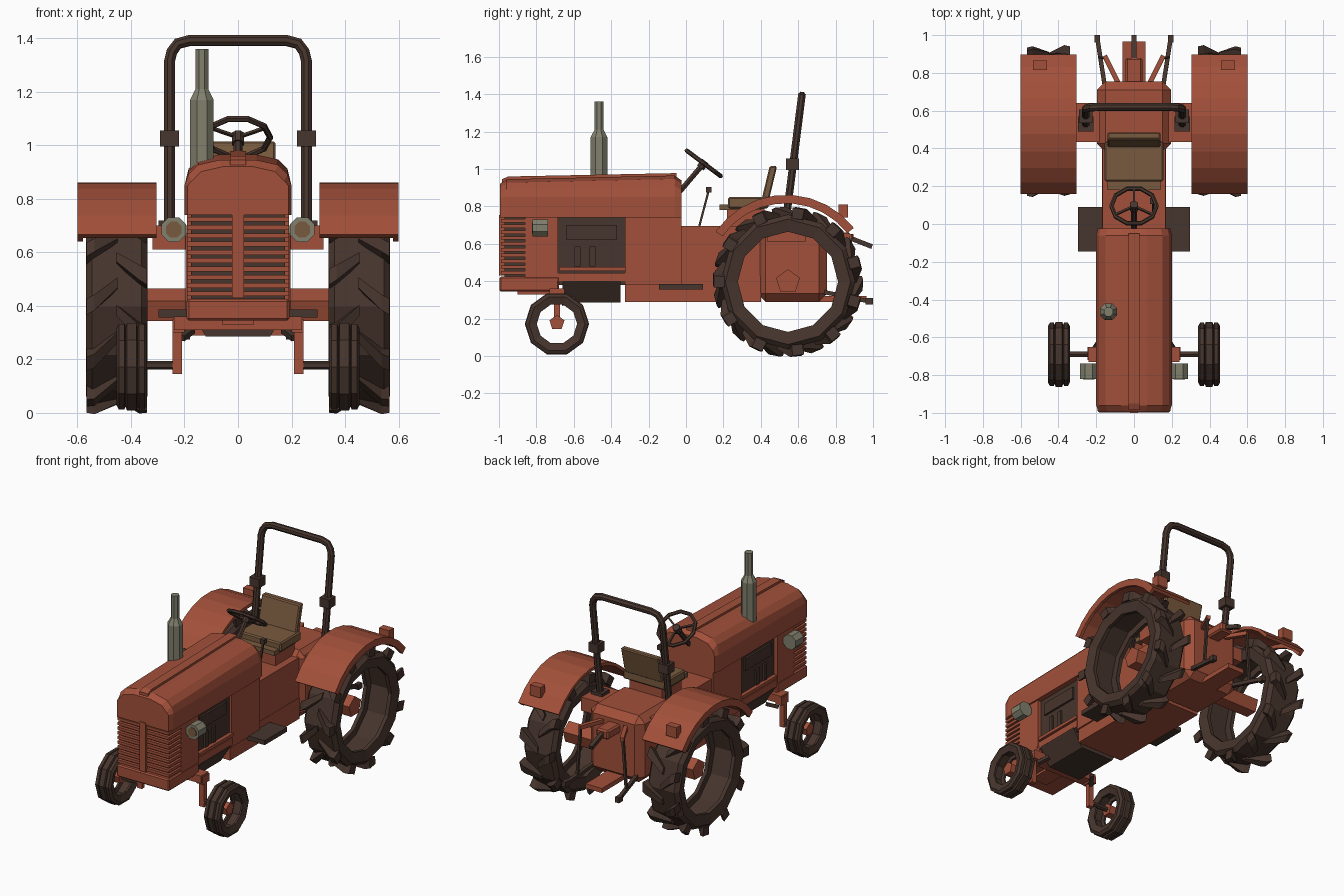
import bpy, bmesh
from math import sin, cos, pi, radians
from mathutils import Vector

cube = bpy.data.objects.get("Cube")
if cube:
    bpy.data.objects.remove(cube)


def material(name, rgb):
    m = bpy.data.materials.new(name)
    m.use_nodes = True
    m.diffuse_color = (*rgb, 1)
    m.node_tree.nodes["Principled BSDF"].inputs["Base Color"].default_value = (*rgb, 1)
    return m


RED = material("rust_red_paint", (0.36, 0.08, 0.042))
DARK = material("dark_brown_rubber", (0.062, 0.035, 0.026))
GREY = material("olive_grey_metal", (0.22, 0.215, 0.155))
TAN = material("tan_leather", (0.19, 0.102, 0.049))


def finish(name, bm, mat, bevel=0):
    if bevel:
        bmesh.ops.bevel(bm, geom=bm.edges[:], offset=bevel, segments=1, affect='EDGES')
    bmesh.ops.recalc_face_normals(bm, faces=bm.faces[:])
    me = bpy.data.meshes.new(name)
    bm.to_mesh(me)
    bm.free()
    me.materials.append(mat)
    ob = bpy.data.objects.new(name, me)
    bpy.context.scene.collection.objects.link(ob)
    return ob


def add_loft(bm, rings, closed=False):
    vs = [[bm.verts.new(p) for p in r] for r in rings]
    n = len(vs[0])
    for i in range(len(vs) if closed else len(vs) - 1):
        a, b = vs[i], vs[(i + 1) % len(vs)]
        for j in range(n):
            bm.faces.new((a[j], a[(j + 1) % n], b[(j + 1) % n], b[j]))
    if not closed:
        bm.faces.new(vs[0])
        bm.faces.new(vs[-1])


def loft(name, rings, mat, closed=False, bevel=0):
    bm = bmesh.new()
    add_loft(bm, rings, closed)
    return finish(name, bm, mat, bevel)


def box(name, x, y, z, mat, bevel=0):
    ring = lambda h: [(x[0], y[0], h), (x[1], y[0], h), (x[1], y[1], h), (x[0], y[1], h)]
    return loft(name, [ring(z[0]), ring(z[1])], mat, bevel=bevel)


def tube(name, path, r, mat, n=6, ref=None, closed=False):
    """Sweep an n-sided section along a path; r is one radius or one per point."""
    path = [Vector(p) for p in path]
    k = len(path)
    rs = r if isinstance(r, (list, tuple)) else [r] * k
    rings = []
    for i, p in enumerate(path):
        a = path[(i - 1) % k] if closed or i else p
        b = path[(i + 1) % k] if closed or i < k - 1 else p
        t = (b - a).normalized()
        up = Vector(ref) if ref else Vector((0, 0, 1) if abs(t.x) > 0.9 else (1, 0, 0))
        u = up.cross(t).normalized()
        v = t.cross(u)
        rings.append([p + rs[i] * (u * cos(q) + v * sin(q))
                      for q in (2 * pi * (j + 0.5) / n for j in range(n))])
    return loft(name, rings, mat, closed)


def spin(name, profile, cy, cz, a0, a1, n, mat, closed):
    """Turn an (x, radius) profile about a sideways axle."""
    steps = n if closed else n + 1
    rings = []
    for i in range(steps):
        a = a0 + (a1 - a0) * i / n
        rings.append([(x, cy + r * cos(a), cz + r * sin(a)) for x, r in profile])
    return loft(name, rings, mat, closed)


# Hood with rounded shoulders and a slightly tucked-in nose
def hood_ring(y, top, w):
    half = [(w, 0.74), (w, 0.85), (w - 0.015, top - 0.053), (w - 0.05, top - 0.018), (w - 0.13, top)]
    return [(x, y, z) for x, z in half] + [(-x, y, z) for x, z in half[::-1]]


loft("hood", [hood_ring(-0.995, 0.92, 0.188), hood_ring(-0.96, 0.945, 0.2),
              hood_ring(-0.06, 0.965, 0.2), hood_ring(-0.025, 0.94, 0.192)], RED)
loft("hood_ridge", [[(-0.03, y, z - 0.03), (0.03, y, z - 0.03), (0.03, y, z), (-0.03, y, z)]
                    for y, z in ((-0.985, 0.945), (-0.95, 0.96), (-0.05, 0.978))], RED)

# Grille: dark core, stacked slats and a centre bar
box("grille_core", (-0.175, 0.175), (-0.97, -0.8), (0.4, 0.75), DARK)
for i in range(10):
    z = 0.445 + i * 0.031
    box("grille_slat", (-0.19, 0.19), (-0.99, -0.86), (z - 0.009, z + 0.009), RED)
box("grille_bar", (-0.022, 0.022), (-1.0, -0.95), (0.43, 0.755), RED)
box("grille_frame", (-0.19, 0.19), (-0.86, -0.685), (0.4, 0.745), RED)
box("nose_base", (-0.192, 0.192), (-0.997, -0.68), (0.345, 0.425), RED, 0.008)
box("front_plate", (-0.06, 0.06), (-0.9, -0.5), (0.33, 0.36), RED)

# Engine bay
box("engine_block", (-0.165, 0.165), (-0.69, -0.31), (0.38, 0.75), DARK)
loft("oil_pan", [[(-0.12, y, 0.285), (0.12, y, 0.285), (0.19, y, 0.4), (-0.19, y, 0.4)]
                 for y in (-0.66, -0.35)], DARK)
for s in (-1, 1):
    sx = lambda a, b: sorted((s * a, s * b))
    box("engine_cover", sx(0.16, 0.178), (-0.64, -0.37), (0.62, 0.7), DARK)
    for y in (-0.58, -0.5):
        box("engine_pipe", sx(0.16, 0.178), (y - 0.015, y + 0.015), (0.48, 0.585), DARK)
    box("engine_rail", sx(0.16, 0.19), (-0.68, -0.32), (0.455, 0.475), RED)
    box("engine_sill", sx(0.16, 0.185), (-0.69, -0.32), (0.395, 0.445), RED)
box("firewall", (-0.18, 0.18), (-0.325, -0.025), (0.38, 0.75), RED)

# Chassis and gearbox
box("chassis", (-0.17, 0.17), (-0.325, 0.4), (0.29, 0.43), RED)
box("transmission", (-0.168, 0.168), (-0.03, 0.4), (0.4, 0.695), RED)
box("gearbox", (-0.197, 0.197), (0.38, 0.755), (0.29, 0.73), RED, 0.045)
box("fender_mount", (-0.32, 0.32), (0.435, 0.64), (0.61, 0.7), RED)
box("seat_pedestal", (-0.12, 0.12), (0.22, 0.42), (0.69, 0.79), RED)

# Seat
box("seat_pan", (-0.14, 0.14), (0.18, 0.4), (0.78, 0.81), TAN)
box("seat_cushion", (-0.155, 0.155), (0.225, 0.44), (0.79, 0.85), TAN, 0.008)
loft("seat_back", [[(x, 0.405, 0.84), (x, 0.445, 0.84), (x, 0.487, 1.015), (x, 0.447, 1.015)]
                   for x in (-0.14, 0.14)], TAN, bevel=0.007)

# Steering wheel and gear lever
hub = Vector((0, 0.095, 1.03))
axis = Vector((0, 0.6, 0.8))
side, along = Vector((1, 0, 0)), Vector((0, 0.8, -0.6))
rim = [hub + 0.12 * (side * cos(2 * pi * i / 10) + along * sin(2 * pi * i / 10)) for i in range(10)]
tube("steering_rim", rim, 0.012, DARK, 6, axis, True)
for a in (90, 210, 330):
    a = radians(a)
    tube("steering_spoke", [hub, hub + 0.115 * (side * cos(a) + along * sin(a))], 0.008, DARK, 4)
tube("steering_hub", [hub - axis * 0.03, hub + axis * 0.015], 0.024, DARK, 8)
tube("steering_column", [(0, -0.05, 0.86), hub], 0.016, DARK, 6)
tube("gear_lever", [(0.1, 0.07, 0.69), (0.1, 0.12, 0.88)], 0.008, DARK, 4)
box("lever_knob", (0.085, 0.115), (0.107, 0.137), (0.875, 0.905), DARK)

# Exhaust stack
tube("exhaust", [(-0.135, -0.465, z) for z in (0.91, 1.17, 1.21, 1.36)],
     [0.048, 0.048, 0.026, 0.026], GREY, 8)

# Roll bar leaning backwards, with rounded upper corners
half = [(0.256, 0.69), (0.256, 1.315), (0.247, 1.35), (0.225, 1.38), (0.18, 1.392)]
bar_y = lambda z: 0.53 + (z - 0.69) * 0.127
bar = [(x, bar_y(z), z) for x, z in half] + [(-x, bar_y(z), z) for x, z in half[::-1]]
tube("roll_bar", bar, 0.022, DARK, 8, (0, 1, -0.127))

# Wheel sections are hollow shells, open towards the axle
fender_profile = [(0.305, 0.44), (0.305, 0.46), (0.6, 0.46), (0.6, 0.415), (0.58, 0.415), (0.58, 0.44)]
rear_tyre = [(0.35, 0.268), (0.338, 0.335), (0.36, 0.36), (0.545, 0.36), (0.568, 0.335), (0.555, 0.268),
             (0.53, 0.268), (0.535, 0.32), (0.37, 0.32), (0.375, 0.268)]
front_tyre = [(0.352, 0.108), (0.34, 0.15), (0.35, 0.168), (0.37, 0.168), (0.375, 0.156), (0.38, 0.172),
              (0.415, 0.172), (0.42, 0.156), (0.425, 0.168), (0.445, 0.168), (0.455, 0.15), (0.443, 0.108),
              (0.43, 0.108), (0.425, 0.13), (0.37, 0.13), (0.365, 0.108)]
RY, RZ, FY, FZ = 0.545, 0.397, -0.69, 0.172


def tread_lugs(s):
    """Slanted lugs, staggered between the two halves of the tyre."""
    bm = bmesh.new()
    for k in range(22):
        a = 2 * pi * k / 22
        edge, mid = (0.566, 0.45) if k % 2 else (0.34, 0.455)
        rings = []
        for t, base, top, turn, w in ((0, 0.34, 0.397, 0, 0.085), (0.25, 0.34, 0.402, -0.04, 0.08),
                                      (1, 0.33, 0.366, -0.25, 0.06)):
            x = edge + (mid - edge) * t
            rings.append([(s * x, RY + r * cos(a + turn + d), RZ + r * sin(a + turn + d))
                          for r, d in ((base, -w), (top, -w * 0.92), (top, w * 0.92), (base, w))])
        add_loft(bm, rings)
    finish("tread_lugs", bm, DARK)


for s in (-1, 1):
    sx = lambda a, b: sorted((s * a, s * b))
    flip = lambda prof: [(s * x, r) for x, r in prof]

    # Rear wheels, half axles and fenders
    spin("rear_tyre", flip(rear_tyre), RY, RZ, 0, 2 * pi, 12, DARK, True)
    tread_lugs(s)
    tube("rear_axle", [(s * 0.18, RY, RZ), (s * 0.475, RY, RZ)], 0.067, RED, 5, (0, s, 0))
    spin("fender", flip(fender_profile), RY - 0.01, RZ + 0.005, radians(38), radians(145), 9, RED, False)
    box("fender_lamp", sx(0.46, 0.535), (0.815, 0.865), (0.74, 0.81), RED)

    # Front wheels and steering knuckles
    spin("front_tyre", flip(front_tyre), FY, FZ, 0, 2 * pi, 10, DARK, True)
    tube("front_hub", [(s * 0.36, FY, 0.178), (s * 0.425, FY, 0.178)], 0.042, RED, 5, (0, s, 0))
    tube("front_spindle", [(s * 0.22, FY, 0.178), (s * 0.4, FY, 0.178)], 0.016, DARK, 6)
    box("kingpin", sx(0.21, 0.245), (-0.705, -0.675), (0.145, 0.33), RED)
    box("knuckle", sx(0.2, 0.245), (-0.72, -0.65), (0.3, 0.35), RED)
    tube("steering_link", [(s * 0.17, -0.6, 0.31), (s * 0.21, -0.66, 0.28)], 0.016, DARK, 4)

    # Headlights
    tube("headlight", [(s * 0.24, y, 0.685) for y in (-0.82, -0.738)], 0.05, GREY, 8)
    tube("headlight_lens", [(s * 0.24, y, 0.685) for y in (-0.824, -0.815)], 0.032, TAN, 8)
    box("headlight_bracket", sx(0.18, 0.225), (-0.775, -0.745), (0.67, 0.7), GREY)

    # Footboards and roll bar collars
    box("footboard", sx(0.165, 0.297), (-0.145, 0.09), (0.357, 0.386), DARK)
    box("roll_bar_collar", sx(0.221, 0.291), (0.535, 0.605), (0.995, 1.055), DARK)
    box("roll_bar_foot", sx(0.215, 0.297), (0.49, 0.57), (0.69, 0.72), DARK)

    # Rear lift linkage
    tube("lower_link", [(s * 0.15, 0.7, 0.35), (s * 0.195, 0.99, 0.29)], 0.016, DARK, 4)
    box("link_end", sx(0.18, 0.21), (0.96, 1.0), (0.275, 0.31), DARK)
    tube("lift_arm", [(s * 0.08, 0.74, 0.65), (s * 0.155, 0.89, 0.64)], 0.018, RED, 4)
    tube("lift_rod", [(s * 0.155, 0.88, 0.64), (s * 0.18, 0.88, 0.31)], 0.011, DARK, 4)

box("front_axle_beam", (-0.24, 0.24), (-0.73, -0.65), (0.31, 0.36), RED)

# Drawbar and top link
box("drawbar", (-0.06, 0.06), (0.7, 0.965), (0.29, 0.32), RED)
box("top_link_bracket", (-0.045, 0.045), (0.74, 0.88), (0.6, 0.66), RED, 0.01)
tube("top_link", [(0, 0.84, 0.645), (0, 0.995, 0.585)], 0.018, DARK, 4)
